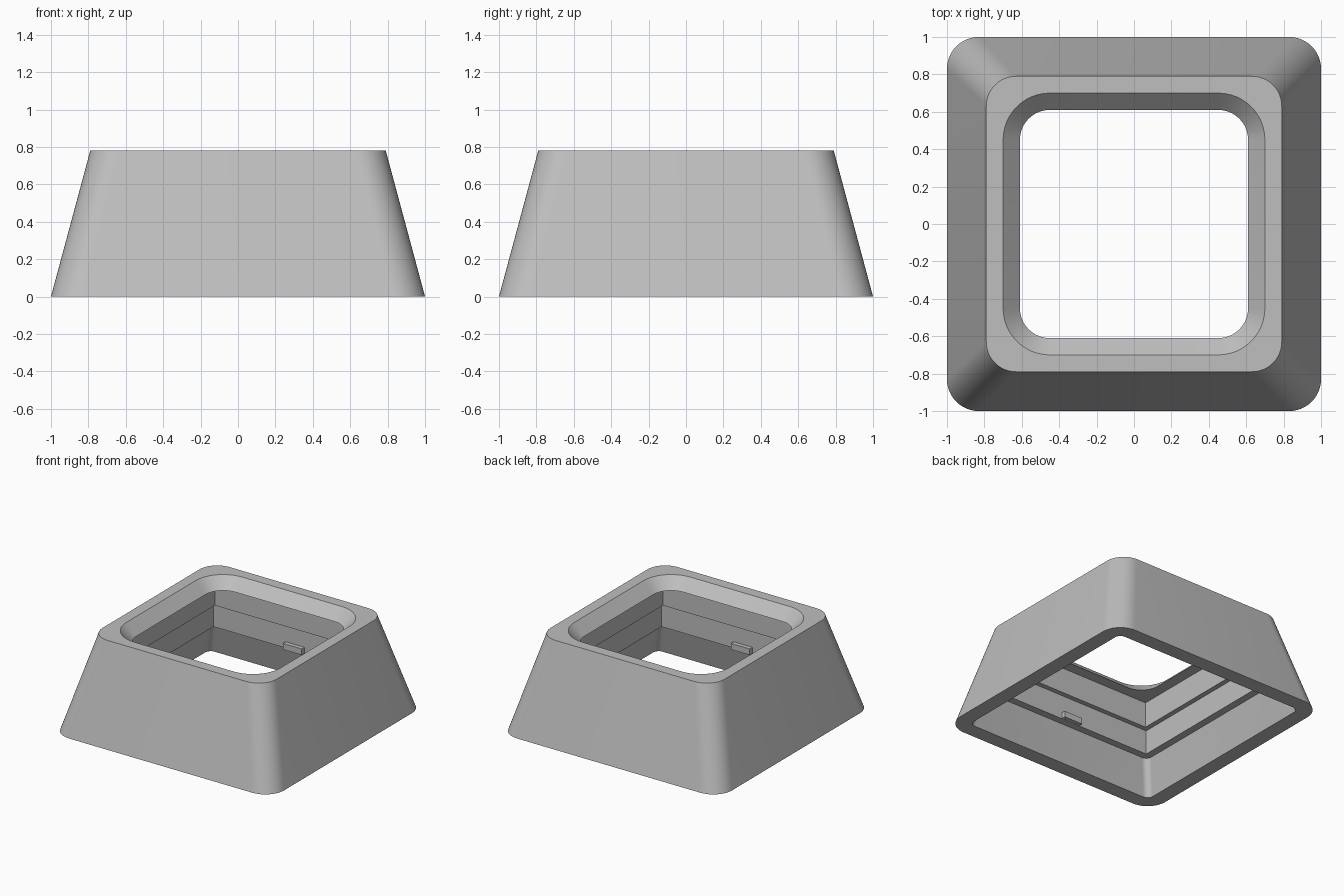
import bpy
import bmesh
import math

default = bpy.data.objects.get("Cube")
if default:
    bpy.data.objects.remove(default, do_unlink=True)

# Single plain grey
grey = bpy.data.materials.new("light_grey")
grey.use_nodes = True
colour = (0.52, 0.52, 0.52, 1)
grey.diffuse_color = colour
grey.node_tree.nodes["Principled BSDF"].inputs["Base Color"].default_value = colour

STEPS = 12  # segments per rounded corner


def rounded_square(bm, half, radius, z):
    """Ring of vertices; a zero radius collapses to sharp corners later."""
    ring = []
    for quarter in range(4):
        mid = math.pi / 4 + quarter * math.pi / 2
        cx = math.copysign(half - radius, math.cos(mid))
        cy = math.copysign(half - radius, math.sin(mid))
        for i in range(STEPS + 1):
            a = quarter * math.pi / 2 + i / STEPS * math.pi / 2
            ring.append(bm.verts.new((cx + radius * math.cos(a),
                                      cy + radius * math.sin(a), z)))
    return ring


def finish(bm, name):
    bmesh.ops.recalc_face_normals(bm, faces=bm.faces)
    mesh = bpy.data.meshes.new(name)
    bm.to_mesh(mesh)
    bm.free()
    mesh.materials.append(grey)
    obj = bpy.data.objects.new(name, mesh)
    bpy.context.collection.objects.link(obj)
    return obj


# Wall section as (half width, corner radius, height), outside then inside
section = [
    (1.0, 0.17, 0), (0.79, 0.16, 0.78),           # sloping outer wall
    (0.70, 0.25, 0.78), (0.61, 0.16, 0.69),       # top rim and bevel
    (0.70, 0, 0.69), (0.70, 0, 0.48),             # upper recess
    (0.74, 0, 0.48), (0.74, 0, 0.28),             # middle recess
    (0.80, 0.05, 0.28), (0.875, 0.05, 0),         # flared lower recess
]
bm = bmesh.new()
rings = [rounded_square(bm, *point) for point in section]
for low, high in zip(rings, rings[1:] + rings[:1]):
    for i in range(len(low)):
        j = (i + 1) % len(low)
        bm.faces.new((low[i], low[j], high[j], high[i]))
bmesh.ops.remove_doubles(bm, verts=bm.verts, dist=0.0005)
housing = finish(bm, "housing")

bpy.ops.object.select_all(action="DESELECT")
housing.select_set(True)
bpy.context.view_layer.objects.active = housing
bpy.ops.object.shade_smooth_by_angle(angle=math.radians(25))

# Small clip tabs on the front and back inner walls
for name, side in (("front_clip", -1), ("back_clip", 1)):
    bm = bmesh.new()
    bmesh.ops.create_cube(bm, size=1)
    bmesh.ops.scale(bm, verts=bm.verts, vec=(0.17, 0.045, 0.05))
    bmesh.ops.translate(bm, verts=bm.verts, vec=(0, side * 0.7275, 0.306))
    finish(bm, name)
